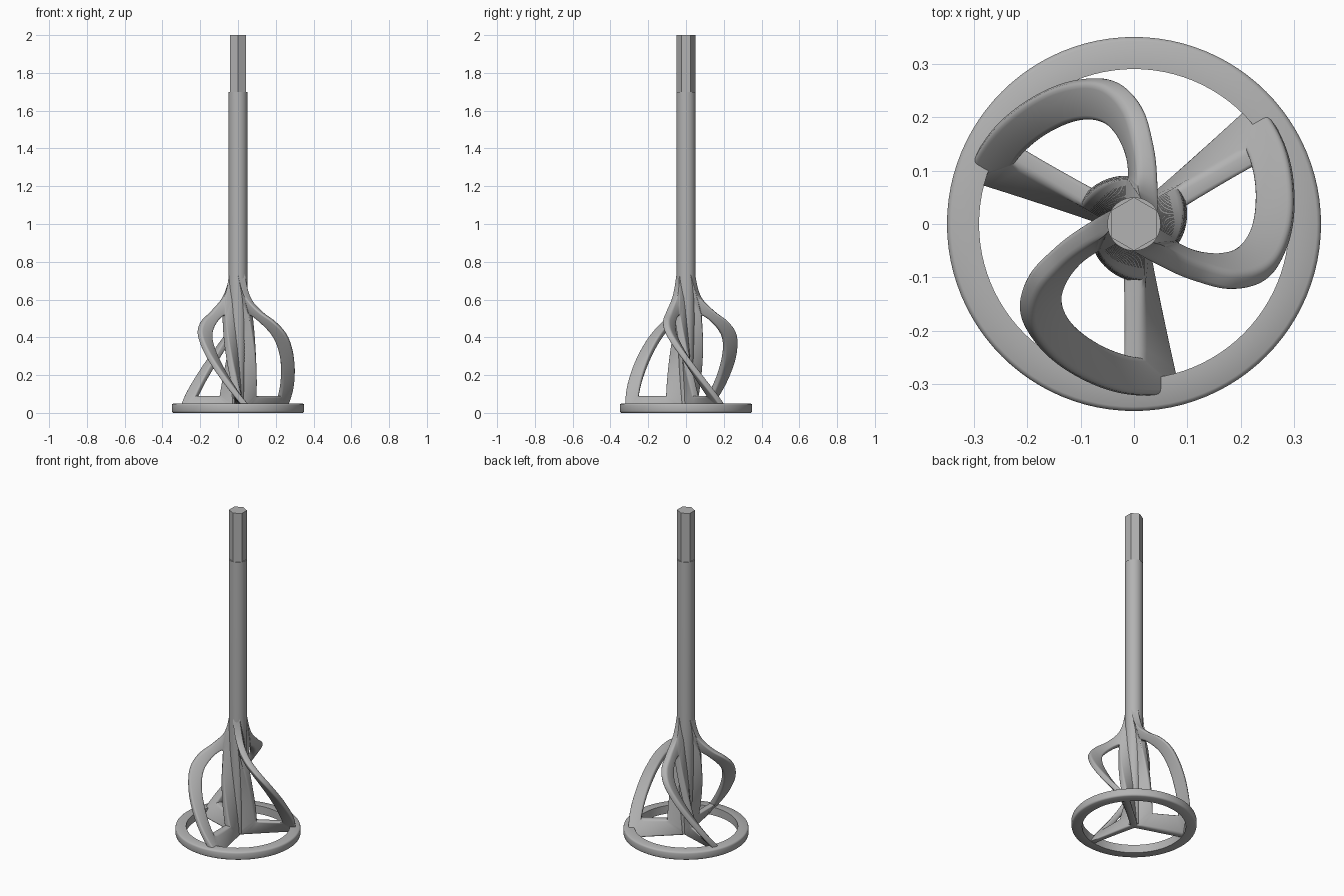
import bpy, bmesh, math
from mathutils import Vector

if "Cube" in bpy.data.objects:
    bpy.data.objects.remove(bpy.data.objects["Cube"])

steel = bpy.data.materials.new("grey steel")
steel.use_nodes = True
COLOR = (0.45, 0.45, 0.45, 1)
steel.diffuse_color = COLOR
steel.node_tree.nodes["Principled BSDF"].inputs["Base Color"].default_value = COLOR


def finish(bm, name, angle=40):
    bmesh.ops.remove_doubles(bm, verts=bm.verts, dist=1e-5)
    bmesh.ops.recalc_face_normals(bm, faces=bm.faces)
    mesh = bpy.data.meshes.new(name)
    bm.to_mesh(mesh)
    bm.free()
    mesh.materials.append(steel)
    obj = bpy.data.objects.new(name, mesh)
    bpy.context.collection.objects.link(obj)
    bpy.ops.object.select_all(action='DESELECT')
    obj.select_set(True)
    bpy.context.view_layer.objects.active = obj
    bpy.ops.object.shade_smooth_by_angle(angle=math.radians(angle))
    return obj


def bridge(bm, loops, closed):
    """Skin a list of equal closed vertex loops."""
    n = len(loops[0])
    for i in range(len(loops) if closed else len(loops) - 1):
        a, b = loops[i], loops[(i + 1) % len(loops)]
        for j in range(n):
            k = (j + 1) % n
            bm.faces.new((a[j], a[k], b[k], b[j]))


def lathe(name, profile, sides, closed=False, start=0.0):
    bm = bmesh.new()
    loops = []
    for r, z in profile:
        angles = [start + math.tau * j / sides for j in range(sides)]
        loops.append([bm.verts.new((r * math.cos(a), r * math.sin(a), z)) for a in angles])
    bridge(bm, loops, closed)
    if not closed:
        bm.faces.new(loops[0])
        bm.faces.new(loops[-1])
    return finish(bm, name)


# Shaft, hexagonal drive end and base ring
lathe("shaft", [(0.028, 0.01), (0.035, 0.2), (0.047, 0.5), (0.05, 0.7), (0.05, 1.7)], 48)
lathe("hex_drive", [(0.05, 1.66), (0.05, 2.0)], 6, start=math.pi / 2)
lathe("base_ring", [(0.29, 0), (0.342, 0), (0.348, 0.004), (0.35, 0.01), (0.35, 0.04),
                    (0.348, 0.046), (0.342, 0.05), (0.29, 0.05)], 96, closed=True)

# Blade frame: (outer r, outer z, inner r, inner z), first the curved rim
RIM = [(0.325, 0.002, 0.25, 0.09), (0.318, 0.1, 0.245, 0.13), (0.306, 0.2, 0.233, 0.22),
       (0.29, 0.33, 0.217, 0.33), (0.268, 0.42, 0.197, 0.4), (0.22, 0.485, 0.167, 0.447),
       (0.155, 0.535, 0.125, 0.49), (0.09, 0.6, 0.098, 0.51), (0.06, 0.665, 0.088, 0.515),
       (0.045, 0.74, 0.084, 0.512)]
# then the hub rib and the bottom spoke
HUB = [(0, 0.7, 0.084, 0.51), (0, 0.002, 0.105, 0.09)]
STEPS = 8


def rim_curve():
    pts = [Vector(p) for p in RIM]
    out = []
    for i in range(len(pts) - 1):
        p0, p1, p2 = pts[max(i - 1, 0)], pts[i], pts[i + 1]
        p3 = pts[min(i + 2, len(pts) - 1)]
        for s in range(STEPS):
            t = s / STEPS
            out.append(0.5 * (2 * p1 + (p2 - p0) * t + (2 * p0 - 5 * p1 + 4 * p2 - p3) * t * t
                              + (3 * p1 - p0 - 3 * p2 + p3) * t ** 3))
    return out + [pts[-1]]


def straight(a, b, n):
    a, b = Vector(a), Vector(b)
    return [a.lerp(b, i / n) for i in range(n)]


def twist(r, side, z, base):
    """Turn the flat blade about the axis, clockwise with height."""
    a = base - math.radians(77 + 150 * z)
    return (r * math.cos(a) - side * math.sin(a), r * math.sin(a) + side * math.cos(a), z)


def blade(name, base, half=0.02, bevel=0.011):
    stations = rim_curve() + straight(HUB[0], HUB[1], 32) + straight(HUB[1], RIM[0], 8)
    corners = [(0, 0, 1), (1, 1, 0), (2, 1, 0)]
    bm = bmesh.new()
    loops = []
    for ro, zo, ri, zi in stations:
        outer, inner = Vector((ro, zo)), Vector((ri, zi))
        across = (outer - inner).normalized()
        loop = []
        # Rounded corners: outer edge, then inner edge
        for edge, sign, sides in ((outer, -1, (-1, 1)), (inner, 1, (1, -1))):
            for k, s in enumerate(sides):
                for q in range(4):
                    t = math.pi / 2 * q / 3
                    if k:
                        t = math.pi / 2 - t
                    inset = bevel * (1 - math.sin(t))
                    p = edge + across * sign * inset
                    v = s * (half - bevel * (1 - math.cos(t)))
                    loop.append(bm.verts.new(twist(p.x, v, p.y, base)))
        loops.append(loop)
    bridge(bm, loops, True)
    return finish(bm, name, 50)


for i in range(3):
    blade("mixing_blade_%d" % (i + 1), math.tau * i / 3)
